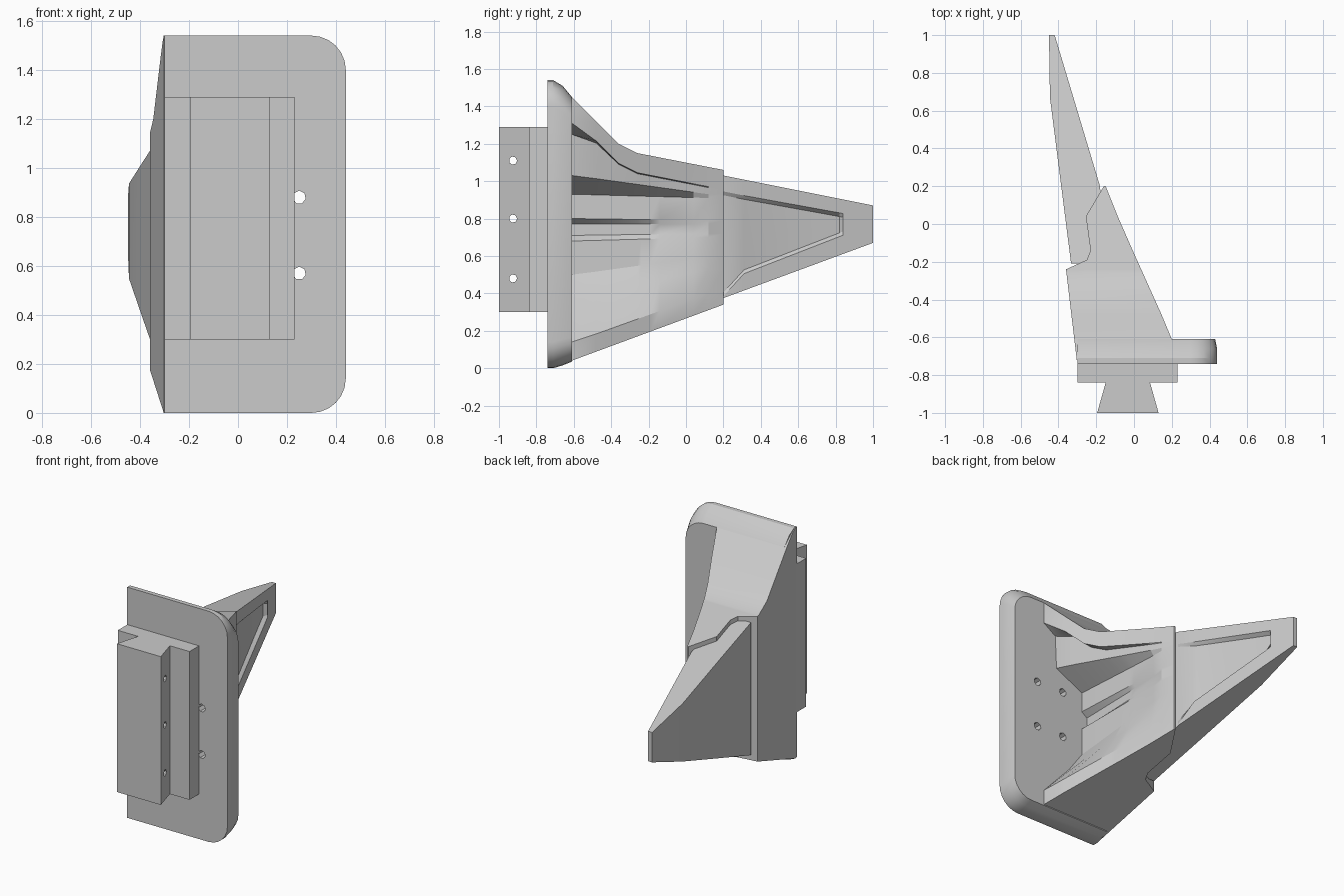
import bpy, bmesh, math
from mathutils import Matrix

cube = bpy.data.objects.get("Cube")
if cube:
    bpy.data.objects.remove(cube)

grey = bpy.data.materials.new("light grey")
grey.use_nodes = True
colour = (0.6, 0.6, 0.6, 1)
grey.diffuse_color = colour
grey.node_tree.nodes["Principled BSDF"].inputs["Base Color"].default_value = colour


def interp(points, v):
    """Piecewise linear lookup, clamped at both ends."""
    if v <= points[0][0]:
        return points[0][1]
    for (a, fa), (b, fb) in zip(points, points[1:]):
        if v <= b:
            return fa + (fb - fa) * (v - a) / (b - a)
    return points[-1][1]


def loft(name, rings):
    """Skin closed rings of equal length and cap both ends."""
    bm = bmesh.new()
    loops = [[bm.verts.new(p) for p in ring] for ring in rings]
    for a, b in zip(loops, loops[1:]):
        for i in range(len(a)):
            j = (i + 1) % len(a)
            bm.faces.new((a[i], a[j], b[j], b[i]))
    bm.faces.new(loops[0])
    bm.faces.new(loops[-1])
    bmesh.ops.triangulate(bm, faces=[f for f in bm.faces if len(f.verts) > 4])
    bmesh.ops.recalc_face_normals(bm, faces=bm.faces)
    mesh = bpy.data.meshes.new(name)
    bm.to_mesh(mesh)
    bm.free()
    mesh.materials.append(grey)
    obj = bpy.data.objects.new(name, mesh)
    bpy.context.collection.objects.link(obj)
    return obj


def activate(obj):
    bpy.ops.object.select_all(action='DESELECT')
    obj.select_set(True)
    bpy.context.view_layer.objects.active = obj


def drill(obj, centres, axis, radius):
    """Cut straight holes through the object."""
    bm = bmesh.new()
    for c in centres:
        turn = Matrix.Rotation(math.pi / 2, 4, axis)
        bmesh.ops.create_cone(bm, cap_ends=True, segments=7, radius1=radius, radius2=radius,
                              depth=0.6, matrix=Matrix.Translation(c) @ turn)
    mesh = bpy.data.meshes.new("hole_cutter")
    bm.to_mesh(mesh)
    bm.free()
    cutter = bpy.data.objects.new("hole_cutter", mesh)
    cutter.hide_render = True
    bpy.context.collection.objects.link(cutter)
    mod = obj.modifiers.new("holes", 'BOOLEAN')
    mod.operation, mod.solver, mod.object = 'DIFFERENCE', 'EXACT', cutter
    activate(obj)
    bpy.ops.object.modifier_apply(modifier=mod.name)
    bpy.data.objects.remove(cutter)


# Mounting plate: rounded on the outer side, narrowing to the back
def plate_ring(y, right, low, high, r):
    ring = [(-0.3, y, high), (-0.3, y, low)]
    for zc, start in ((low + r, -90), (high - r, 0)):
        for k in range(7):
            a = math.radians(start + 15 * k)
            ring.append((right - r + r * math.cos(a), y, zc + r * math.sin(a)))
    return ring


plate = loft("mounting_plate", [plate_ring(-0.74, 0.44, 0, 1.54, 0.14),
                                plate_ring(-0.71, 0.44, 0, 1.54, 0.14),
                                plate_ring(-0.66, 0.44, 0.015, 1.51, 0.14),
                                plate_ring(-0.61, 0.43, 0.035, 1.45, 0.13)])
drill(plate, [(x, -0.7, z) for x in (0.05, 0.25) for z in (0.57, 0.88)], 'X', 0.027)


# Rail base and dovetail
def prism(name, outline, low, high):
    return loft(name, [[(x, y, z) for x, y in outline] for z in (low, high)])


prism("rail_base", [(-0.3, -0.74), (-0.3, -0.84), (0.23, -0.84), (0.23, -0.74)], 0.3, 1.29)
rail = prism("dovetail_rail", [(-0.15, -0.84), (-0.195, -1), (0.13, -1), (0.085, -0.84)], 0.3, 1.29)
drill(rail, [(0, -0.925, z) for z in (0.48, 0.8, 1.11)], 'Y', 0.022)

# Wedge body: a sleeve with a hollowed outer side
body_top = [(-0.72, 1.54), (-0.68, 1.515), (-0.61, 1.45), (-0.36, 1.2), (-0.26, 1.15), (0.2, 1.06)]
body_low = [(-0.72, 0), (0.2, 0.34)]
body_left = [(-0.72, -0.303), (-0.24, -0.36), (-0.19, -0.25), (-0.14, -0.23),
             (0.04, -0.255), (0.2, -0.16)]
body_rim = [(-0.6, 0.2), (0, -0.07), (0.2, -0.15)]
# hollow lines: height at plate, height at tip, inward offset at plate
hollow = [(0.14, 0.40, 0), (0.36, 0.53, 0.2), (0.5, 0.6, 0.3), (0.68, 0.70, 0.3),
          (0.71, 0.72, 0.34), (0.77, 0.77, 0.34), (0.80, 0.79, 0.3), (0.93, 0.91, 0.3),
          (1.03, 0.93, 0.1), (1.25, 0.97, 0.09), (1.31, 1.0, 0)]


def body_ring(y):
    top, low = interp(body_top, y), interp(body_low, y)
    left, rim = interp(body_left, y), interp(body_rim, y)
    t = interp([(-0.6, 0), (0.12, 1)], y)
    ring = [(left, y, top), (left, y, low), (rim, y, low)]
    for i, (a, b, inset) in enumerate(hollow):
        z = min(a + (b - a) * t, top - 0.1 - 0.005 * (len(hollow) - i))
        ring.append((rim - inset * (1 - t), y, z))
    ring.append((rim, y, top))
    return ring


body = loft("wedge_body", [body_ring(y) for y in
            (-0.72, -0.68, -0.61, -0.48, -0.36, -0.26, -0.24, -0.19, -0.14, 0.04, 0.12, 0.2)])

# Tapered nose with a shallow sunken panel
nose_left = [(-0.21, -0.333), (0.67, -0.445), (1, -0.45)]


def nose_ring(y, depth):
    left = interp(nose_left, y)
    right = interp([(-0.21, -0.15), (0.2, -0.18), (1, -0.42)], y)
    low = interp([(-0.21, 0.225), (0.2, 0.375), (1, 0.67)], y)
    top = interp([(-0.21, 1.11), (0.2, 1.03), (1, 0.87)], y)
    edge_low = low + interp([(0.2, 0.01), (0.31, 0.09), (0.83, 0.1)], y)
    edge_top = top - interp([(0.31, 0.085), (0.83, 0.075)], y)
    return [(left, y, top), (left, y, low), (right, y, low), (right, y, edge_low),
            (right - depth, y, edge_low + 0.02), (right - depth, y, edge_top - 0.02),
            (right, y, edge_top), (right, y, top)]


nose = loft("tapered_nose", [nose_ring(y, d) for y, d in
            ((-0.21, 0), (0.2, 0), (0.31, 0.02), (0.67, 0.025), (0.82, 0.025), (0.84, 0), (1, 0))])

for obj in (plate, body, nose):
    activate(obj)
    bpy.ops.object.shade_smooth_by_angle(angle=math.radians(25))
